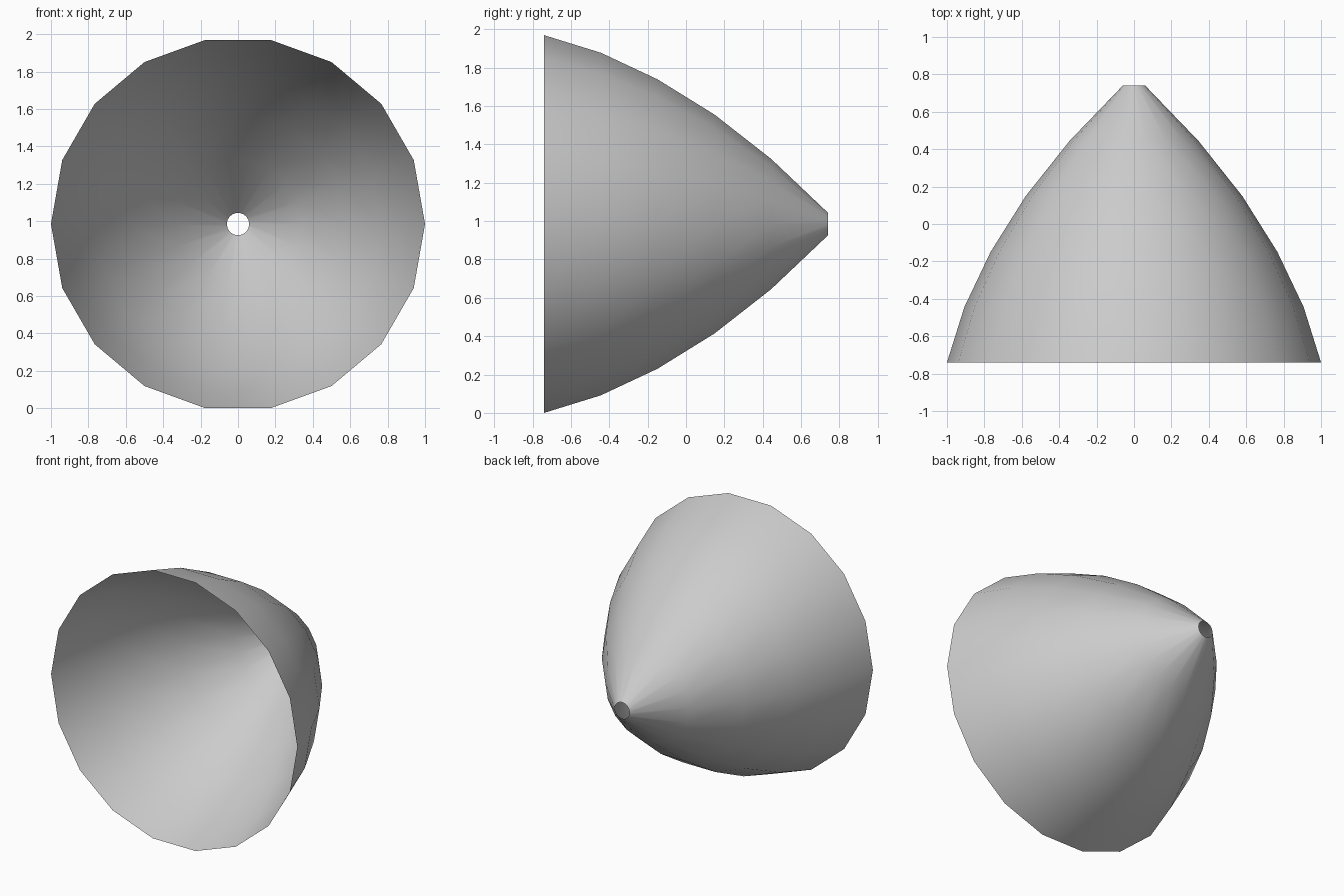
import bpy, bmesh
from math import cos, sin, tau

if "Cube" in bpy.data.objects:
    bpy.data.objects.remove(bpy.data.objects["Cube"])

SIDES = 18
CENTRE_Z = cos(tau / 36)  # flat edge rests on z = 0
# (y, radius) from the wide front rim to the small rear hole
PROFILE = [(-0.74, 1.0), (-0.444, 0.907), (-0.148, 0.766),
           (0.148, 0.58), (0.444, 0.345), (0.74, 0.06)]

# Thin open shell: rings bridged along the y axis
bm = bmesh.new()
rings = [[bm.verts.new((r * cos(tau * i / SIDES), y, CENTRE_Z + r * sin(tau * i / SIDES)))
          for i in range(SIDES)] for y, r in PROFILE]
for a, b in zip(rings, rings[1:]):
    for i in range(SIDES):
        j = (i + 1) % SIDES
        face = bm.faces.new((a[i], b[i], b[j], a[j]))
        face.smooth = True

# Normals point away from the axis
bm.normal_update()
for f in bm.faces:
    c = f.calc_center_median()
    if f.normal.x * c.x + f.normal.z * (c.z - CENTRE_Z) < 0:
        f.normal_flip()

mesh = bpy.data.meshes.new("horn_shade")
bm.to_mesh(mesh)
bm.free()
bpy.context.collection.objects.link(bpy.data.objects.new("horn_shade", mesh))
